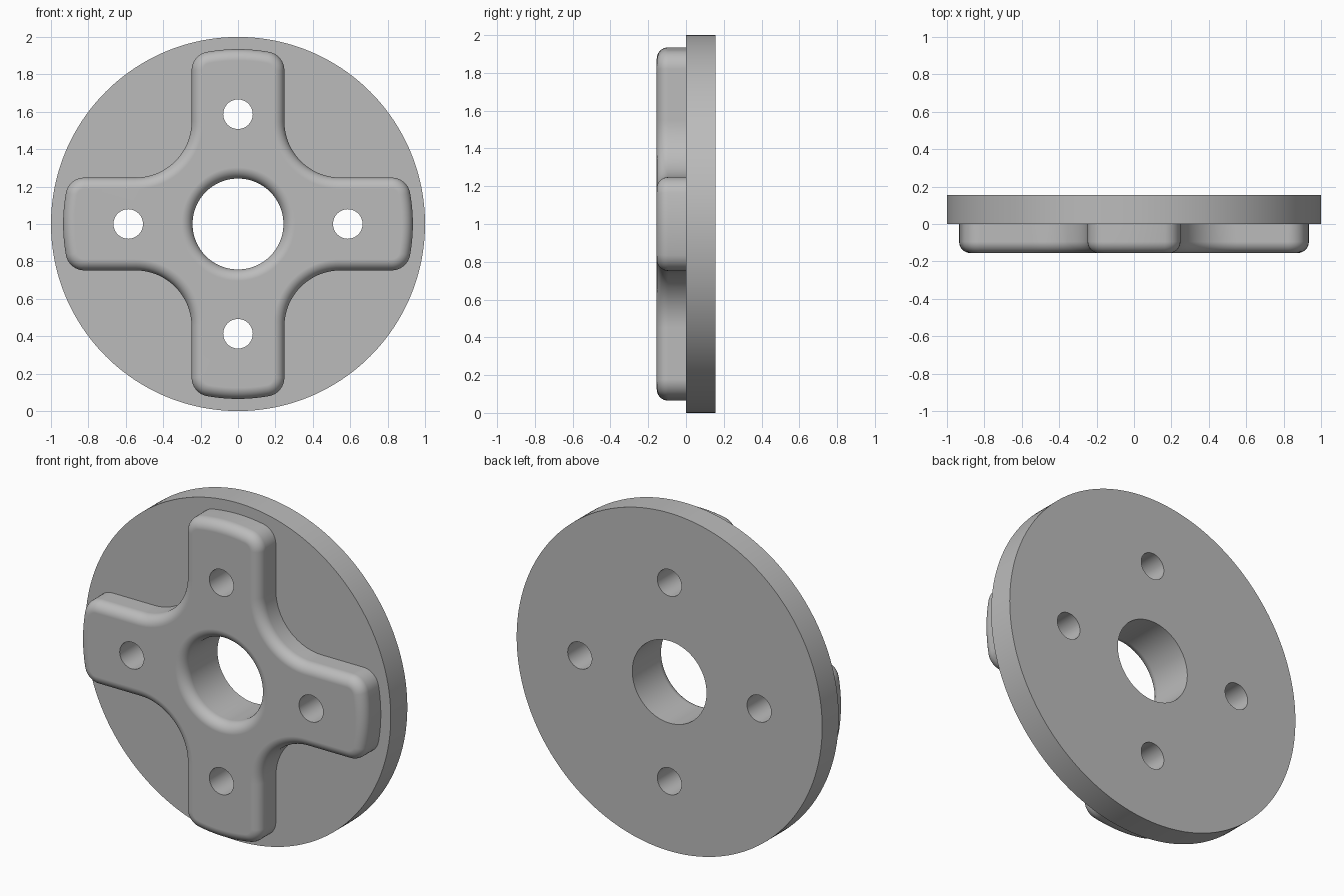
import bpy, bmesh
from math import sin, cos, pi, sqrt, atan2, radians
from mathutils import Matrix

if "Cube" in bpy.data.objects:
    bpy.data.objects.remove(bpy.data.objects["Cube"])

DEPTH = 0.155      # thickness of the disc and of the raised cross
ROUND = 0.06       # rounding of the front edges
BORE = 0.243       # centre hole radius
EMBED = 0.04       # overlap of the cross into the disc before the union
STEPS = 8

grey = bpy.data.materials.new("grey metal")
grey.use_nodes = True
grey.diffuse_color = (0.5, 0.5, 0.5, 1)
grey.node_tree.nodes["Principled BSDF"].inputs["Base Color"].default_value = (0.5, 0.5, 0.5, 1)


def arc(cx, cy, r, a0, a1, n):
    return [(cx + r * cos(a0 + (a1 - a0) * i / n), cy + r * sin(a0 + (a1 - a0) * i / n))
            for i in range(n + 1)]


def circle(r, cx=0, cy=0, n=128):
    return arc(cx, cy, r, 0, 2 * pi, n)[:-1]


def cross_outline(inset):
    """Four arms with curved ends, rounded corners and concave fillets between."""
    width, reach, corner, fillet = 0.248 - inset, 0.935 - inset, 0.1 - inset, 0.3 + inset
    cy = width - corner
    cx = sqrt((reach - corner) ** 2 - cy ** 2)
    phi = atan2(cy, cx)
    arm = arc(cx, -cy, corner, -pi / 2, -phi, 8)
    arm += arc(0, 0, reach, -phi, phi, 10)[1:-1]
    arm += arc(cx, cy, corner, phi, pi / 2, 8)
    arm += arc(width + fillet, width + fillet, fillet, 1.5 * pi, pi, 20)
    points = []
    for k in range(4):
        c, s = cos(k * pi / 2), sin(k * pi / 2)
        points += [(c * u - s * v, s * u + c * v) for u, v in arm]
    return points


def loft(name, layers):
    """Closed solid through (y, outline) layers, running from front to back."""
    bm = bmesh.new()
    rings = [[bm.verts.new((u, y, 1 + v)) for u, v in pts] for y, pts in layers]
    for a, b in zip(rings, rings[1:]):
        for i in range(len(a)):
            j = (i + 1) % len(a)
            bm.faces.new((a[i], a[j], b[j], b[i]))
    bm.faces.new(rings[0])
    bm.faces.new(rings[-1])
    bmesh.ops.recalc_face_normals(bm, faces=bm.faces)
    mesh = bpy.data.meshes.new(name)
    bm.to_mesh(mesh)
    bm.free()
    mesh.materials.append(grey)
    obj = bpy.data.objects.new(name, mesh)
    bpy.context.collection.objects.link(obj)
    return obj


def combine(target, other, operation):
    other.hide_render = True
    mod = target.modifiers.new(operation.lower(), "BOOLEAN")
    mod.operation, mod.object, mod.solver = operation, other, "EXACT"
    bpy.context.view_layer.objects.active = target
    bpy.ops.object.modifier_apply(modifier=mod.name)
    bpy.data.objects.remove(other)


# Disc
flange = loft("flange_with_cross", [(0, circle(1, n=192)), (DEPTH, circle(1, n=192))])

# Raised cross with a rounded front edge
turns = [i * pi / 2 / STEPS for i in range(STEPS + 1)]
layers = [(-DEPTH + ROUND * (1 - sin(t)), cross_outline(ROUND * (1 - cos(t))))
          for t in reversed(turns)]
cross = loft("raised_cross", layers + [(EMBED, cross_outline(0))])
combine(flange, cross, "UNION")

# Centre bore, flared at the front
flare = [(-DEPTH + ROUND * (1 - sin(t)), circle(BORE + ROUND * (1 - cos(t))))
         for t in reversed(turns)]
bore = loft("bore_cutter", [(-DEPTH - 0.05, circle(BORE + ROUND))] + flare
            + [(DEPTH + 0.05, circle(BORE))])
combine(flange, bore, "DIFFERENCE")

# Bolt hole in each arm
for k in range(4):
    ring = circle(0.079, 0.587 * cos(k * pi / 2), 0.587 * sin(k * pi / 2), 48)
    combine(flange, loft("bolt_hole_cutter", [(-0.3, ring), (0.3, ring)]), "DIFFERENCE")

# Smooth curves, crisp rims and flat faces
bpy.ops.object.select_all(action="DESELECT")
flange.select_set(True)
bpy.context.view_layer.objects.active = flange
bpy.ops.object.shade_smooth_by_angle(angle=radians(30))
weighted = flange.modifiers.new("weighted_normals", "WEIGHTED_NORMAL")
weighted.keep_sharp = True
